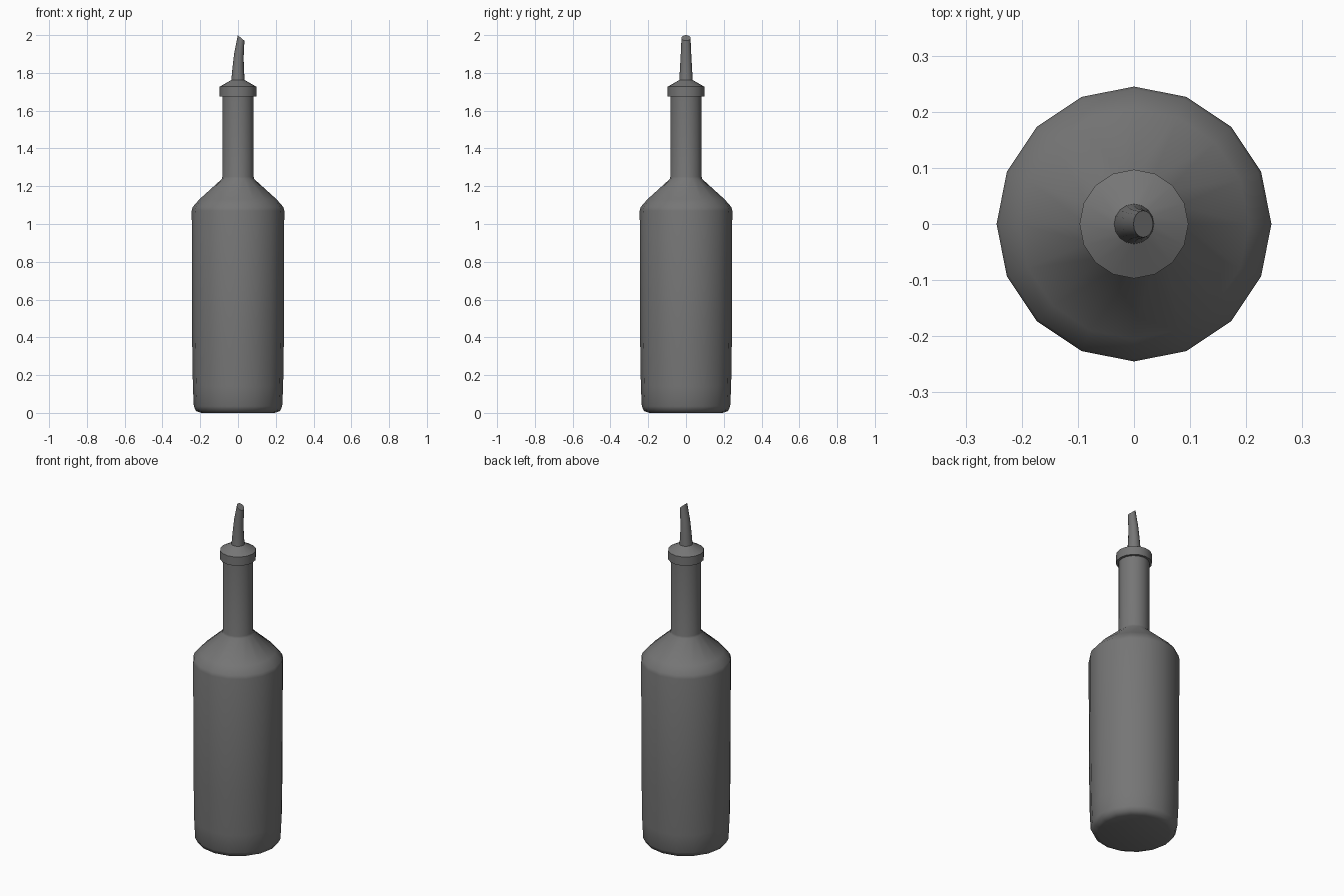
import bpy
from math import cos, sin, pi

if "Cube" in bpy.data.objects:
    bpy.data.objects.remove(bpy.data.objects["Cube"])

SIDES = 16

dark = bpy.data.materials.new("dark_grey")
dark.diffuse_color = (0.18, 0.18, 0.18, 1)
dark.use_nodes = True
dark.node_tree.nodes["Principled BSDF"].inputs["Base Color"].default_value = dark.diffuse_color


def loft(name, rings, angle=40):
    """Closed skin through rings of (x centre, x radius, y radius, left z, right z)."""
    verts, faces = [], []
    for cx, rx, ry, zl, zr in rings:
        for i in range(SIDES):
            a = 2 * pi * i / SIDES
            t = (cos(a) + 1) / 2
            verts.append((cx + rx * cos(a), ry * sin(a), zl + (zr - zl) * t))
    for k in range(len(rings) - 1):
        for i in range(SIDES):
            j = (i + 1) % SIDES
            a, b = k * SIDES, (k + 1) * SIDES
            faces.append((a + i, a + j, b + j, b + i))
    faces.append(tuple(reversed(range(SIDES))))
    faces.append(tuple(range(len(verts) - SIDES, len(verts))))
    mesh = bpy.data.meshes.new(name)
    mesh.from_pydata(verts, [], faces)
    mesh.update()
    mesh.materials.append(dark)
    obj = bpy.data.objects.new(name, mesh)
    bpy.context.collection.objects.link(obj)
    bpy.ops.object.select_all(action='DESELECT')
    obj.select_set(True)
    bpy.context.view_layer.objects.active = obj
    bpy.ops.object.shade_smooth_by_angle(angle=angle * pi / 180)
    return obj


def turned(name, profile, angle=40):
    return loft(name, [(0, r, r, z, z) for r, z in profile], angle)


# Bottle body, shoulder and neck
turned("bottle", [
    (0.195, 0.0), (0.222, 0.01), (0.234, 0.035), (0.239, 0.14),
    (0.243, 0.40), (0.245, 1.07), (0.240, 1.090), (0.205, 1.130),
    (0.086, 1.238), (0.083, 1.25), (0.083, 1.69)], 60)

# Stopper collar with sloped top
turned("stopper_collar", [
    (0.097, 1.675), (0.097, 1.727), (0.036, 1.762)], 30)

# Bent pouring spout with slanted tip
loft("pour_spout", [
    (0.000, 0.036, 0.036, 1.755, 1.755),
    (0.001, 0.030, 0.032, 1.830, 1.820),
    (0.005, 0.025, 0.028, 1.905, 1.885),
    (0.0165, 0.0175, 0.024, 2.000, 1.970)])
